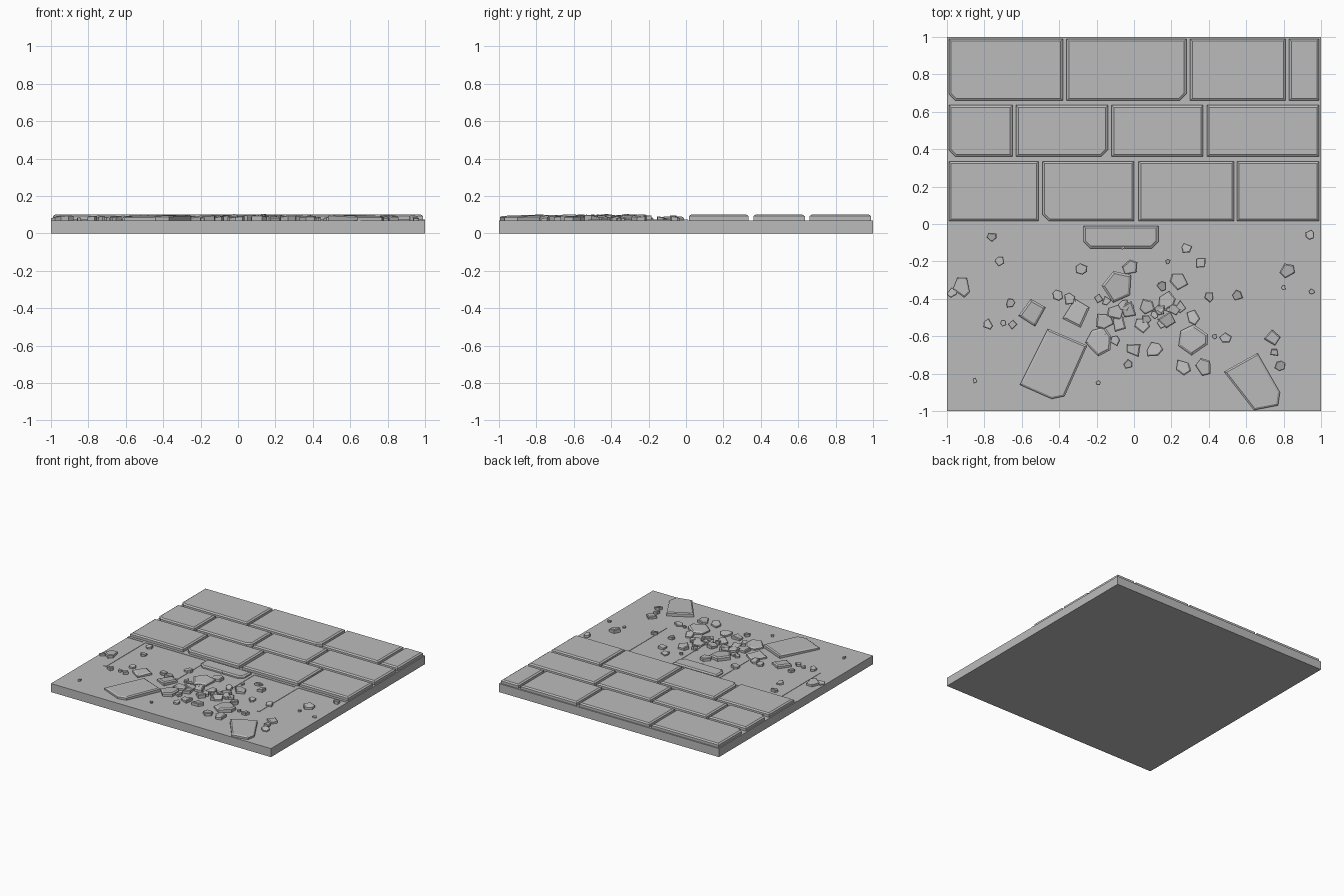
import bpy, bmesh, math, random
from mathutils import Vector

random.seed(7)
old = bpy.data.objects.get("Cube")
if old:
    bpy.data.objects.remove(old, do_unlink=True)

stone = bpy.data.materials.new("grey stone")
stone.use_nodes = True
GREY = (0.5, 0.5, 0.5, 1)
stone.diffuse_color = GREY
stone.node_tree.nodes["Principled BSDF"].inputs["Base Color"].default_value = GREY
GROUND = 0.07
TOP = 0.10


def finish(bm, name):
    bmesh.ops.recalc_face_normals(bm, faces=bm.faces)
    mesh = bpy.data.meshes.new(name)
    bm.to_mesh(mesh)
    bm.free()
    mesh.materials.append(stone)
    obj = bpy.data.objects.new(name, mesh)
    bpy.context.collection.objects.link(obj)
    return obj


def loft(bm, rings):
    """Closed solid through a stack of equal rings of points."""
    loops = [[bm.verts.new(p) for p in ring] for ring in rings]
    bm.faces.new(loops[0][::-1])
    bm.faces.new(loops[-1])
    for low, high in zip(loops, loops[1:]):
        for i in range(len(low)):
            j = (i + 1) % len(low)
            bm.faces.new((low[i], low[j], high[j], high[i]))


def inset(points, d):
    """Move every side of a counter-clockwise outline inward by d."""
    result = []
    for i, point in enumerate(points):
        p = Vector(point)
        a = (p - Vector(points[i - 1])).normalized()
        b = (Vector(points[(i + 1) % len(points)]) - p).normalized()
        na, nb = Vector((-a.y, a.x)), Vector((-b.y, b.x))
        result.append(p + (na + nb) * d / (1 + na.dot(nb)))
    return result


def slab(bm, outline, z0, z1, edge=0.012, slope=(0, 0)):
    """Flat stone with a worn upper edge and an optionally tilted top."""
    cx = sum(p[0] for p in outline) / len(outline)
    cy = sum(p[1] for p in outline) / len(outline)

    def ring(pts, z):
        return [(p[0], p[1], z + (p[0] - cx) * slope[0] + (p[1] - cy) * slope[1])
                for p in pts]
    loft(bm, [[(p[0], p[1], z0) for p in outline],
              ring(outline, z1 - edge * 0.7), ring(inset(outline, edge), z1)])


def tile_outline(x0, x1, y0, y1, cut, c=0.035):
    """Rectangle with optional clipped lower left or lower right corner."""
    pts = [(x0, y0 + c), (x0 + c, y0)] if "l" in cut else [(x0, y0)]
    pts += [(x1 - c, y0), (x1, y0 + c)] if "r" in cut else [(x1, y0)]
    return pts + [(x1, y1), (x0, y1)]


def box(bm, x0, x1, y0, y1, z0, z1):
    corners = [(x0, y0), (x1, y0), (x1, y1), (x0, y1)]
    loft(bm, [[(x, y, z) for x, y in corners] for z in (z0, z1)])


# Ground slab
bm = bmesh.new()
box(bm, -1, 1, -1, 1, 0, GROUND)
finish(bm, "ground_slab")

# Intact paving, row by row: left edge, right edge, clipped corners
rows = [
    (0.66, 0.99, [(-.99, -.38, "l"), (-.36, .28, "r"), (.30, .81, ""), (.83, .99, "")]),
    (0.36, 0.635, [(-.99, -.65, "l"), (-.63, -.14, "r"), (-.12, .37, ""), (.39, .99, "")]),
    (0.015, 0.335, [(-.99, -.51, ""), (-.49, 0, "l"), (.025, .535, ""), (.55, .99, "")]),
    (-.13, -.01, [(-.27, .13, "lr")]),
]
for n, (y0, y1, tiles) in enumerate(rows):
    bm = bmesh.new()
    for x0, x1, cut in tiles:
        slab(bm, tile_outline(x0, x1, y0, y1, cut), GROUND - 0.005, TOP - (0.01 if n == 3 else 0))
    finish(bm, "paving_row_%d" % (n + 1))

# Thin mortar lines left where paving is missing
bm = bmesh.new()
box(bm, -1, 1, -.01, .012, GROUND - .01, GROUND + .003)
for x, end in ((-.845, -.52), (-.28, -.4), (.145, -.38), (.545, -.52)):
    box(bm, x - .012, x + .012, end, -.01, GROUND - .01, GROUND + .003)
finish(bm, "mortar_lines")

# Loose broken slabs
broken = {
    "broken_slab_right": ([(-.46, -.56), (-.61, -.86), (-.44, -.935),
                           (-.37, -.92), (-.25, -.65)], (0.02, 0.01)),
    "broken_slab_left": ([(.48, -.79), (.64, -.995), (.77, -.97),
                          (.78, -.90), (.66, -.69)], (-0.02, 0.02)),
}
for name, (outline, slope) in broken.items():
    bm = bmesh.new()
    slab(bm, outline, GROUND - 0.005, TOP - 0.005, 0.01, slope)
    finish(bm, name)


def chunk(bm, x, y, r, height):
    """Angular rubble piece with an uneven outline and a tilted top."""
    sides = random.choice((4, 5, 5, 6))
    spin = random.uniform(0, math.tau)
    outline = []
    for i in range(sides):
        a = spin + math.tau * (i + random.uniform(-.22, .22)) / sides
        d = r * random.uniform(.8, 1.15)
        outline.append((x + d * math.cos(a), y + d * math.sin(a)))
    tilt = min(0.25, 0.008 / r)
    slope = [random.uniform(-tilt, tilt) for _ in range(2)]
    slab(bm, outline, GROUND - 0.005, GROUND + height, r * 0.14, slope)


# Rubble, grouped by size
large = [(-.54, -.48), (-.30, -.47), (-.08, -.33), (-.18, -.63), (.32, -.61)]
medium = [(-.16, -.52), (.07, -.44), (.18, -.51), (0, -.67), (.11, -.67),
          (-.03, -.46), (.18, -.41), (.26, -.77), (.37, -.77), (.24, -.30),
          (-.02, -.23), (.32, -.50), (.74, -.61), (.82, -.25), (-.92, -.34),
          (-.10, -.47), (.04, -.54), (-.08, -.54)]
small = [(-.76, -.07), (-.72, -.20), (-.78, -.54), (-.66, -.42), (-.65, -.54),
         (-.28, -.24), (.28, -.13), (.36, -.21), (.40, -.39), (.55, -.38),
         (.49, -.61), (.94, -.06), (.75, -.69), (.78, -.76), (-.03, -.75),
         (-.10, -.62), (-.41, -.38), (-.35, -.40), (-.19, -.40), (-.97, -.37)]
tiny = [(.18, -.20), (.80, -.34), (.95, -.36), (-.85, -.84), (-.19, -.85),
        (-.06, -.12), (.43, -.60), (-.70, -.53), (.14, -.32)]
groups = (("large", large, .085, .026), ("medium", medium, .047, .024),
          ("small", small, .03, .02), ("tiny", tiny, .016, .015))
for label, spots, radius, height in groups:
    bm = bmesh.new()
    for x, y in spots:
        chunk(bm, x, y, radius * random.uniform(.9, 1.1), height * random.uniform(.85, 1.1))
    finish(bm, label + "_rubble")

# Extra crumbs in the dense middle of the break
bm = bmesh.new()
for _ in range(14):
    chunk(bm, random.gauss(.04, .11), random.gauss(-.48, .06),
          random.uniform(.02, .035), random.uniform(.015, .028))
finish(bm, "scattered_crumbs")
